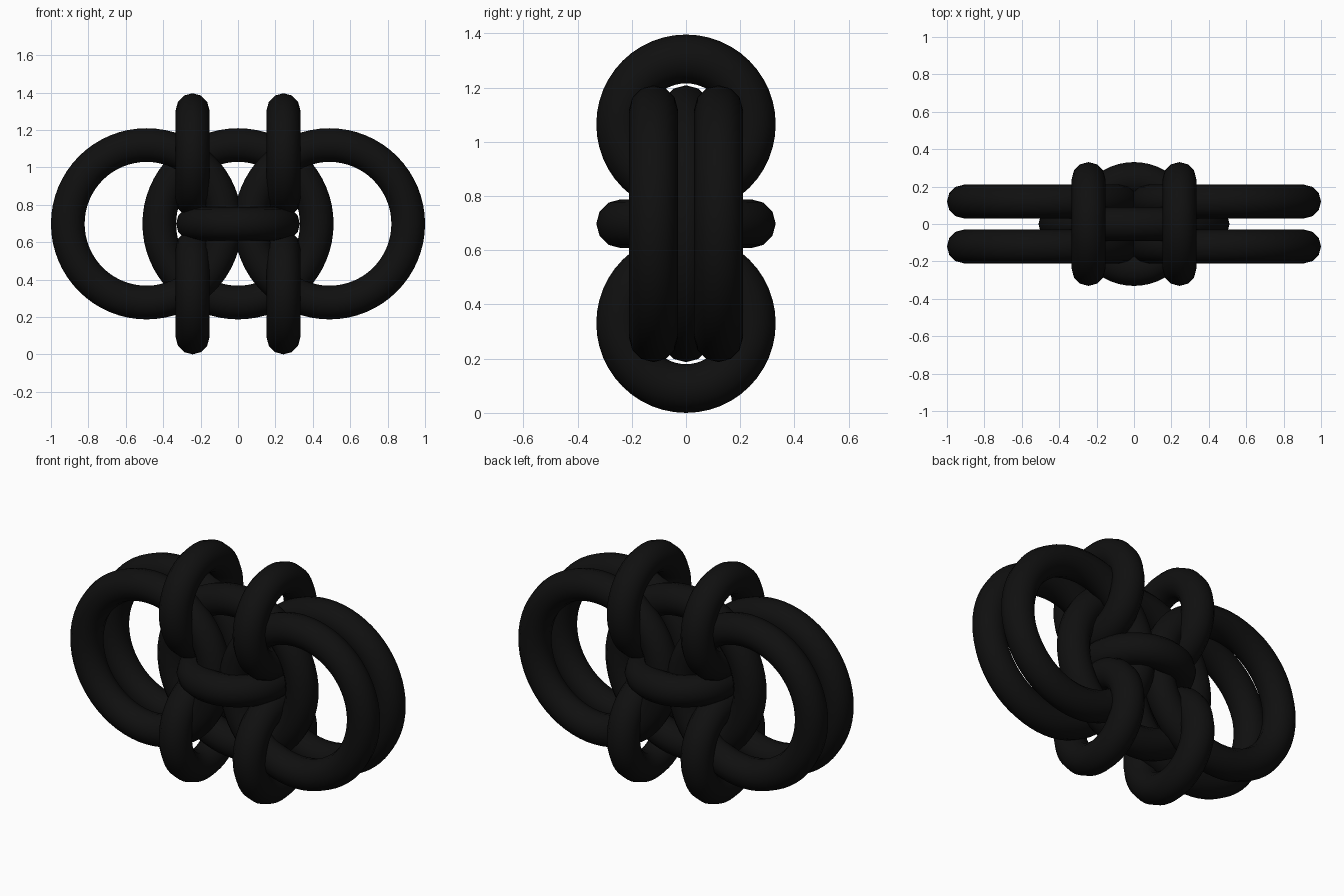
import bpy
from math import pi

if "Cube" in bpy.data.objects:
    bpy.data.objects.remove(bpy.data.objects["Cube"])

black = bpy.data.materials.new("black_metal")
black.diffuse_color = (0.005, 0.005, 0.005, 1)
black.use_nodes = True
black.node_tree.nodes["Principled BSDF"].inputs["Base Color"].default_value = black.diffuse_color

WIRE = 0.09      # wire radius
LARGE = 0.421    # centre-line radius of the large rings
SMALL = 0.241    # centre-line radius of the small rings
MID = 0.698      # height of the weave centre


def ring(name, radius, loc, rot, segments):
    bpy.ops.mesh.primitive_torus_add(
        major_radius=radius, minor_radius=WIRE, major_segments=segments,
        minor_segments=12, location=loc, rotation=rot)
    ob = bpy.context.object
    ob.name = name
    ob.data.materials.append(black)
    bpy.ops.object.shade_smooth()


# Large upright rings: a pair on each side and one in the middle
for side, x in (("left", -0.489), ("right", 0.489)):
    for place, y in (("front", -0.12), ("back", 0.12)):
        ring(f"large_ring_{side}_{place}", LARGE, (x, y, MID), (pi / 2, 0, 0), 64)
ring("large_ring_middle", LARGE, (0, 0, MID), (pi / 2, 0, 0), 64)

# Small rings tying the crossings at top and bottom
for side, x in (("left", -0.243), ("right", 0.243)):
    for place, dz in (("top", 0.367), ("bottom", -0.367)):
        ring(f"small_ring_{side}_{place}", SMALL, (x, 0, MID + dz), (0, pi / 2, 0), 48)

# Small horizontal ring wrapping the centre
ring("small_ring_centre", SMALL, (0, 0, MID), (0, 0, 0), 48)
